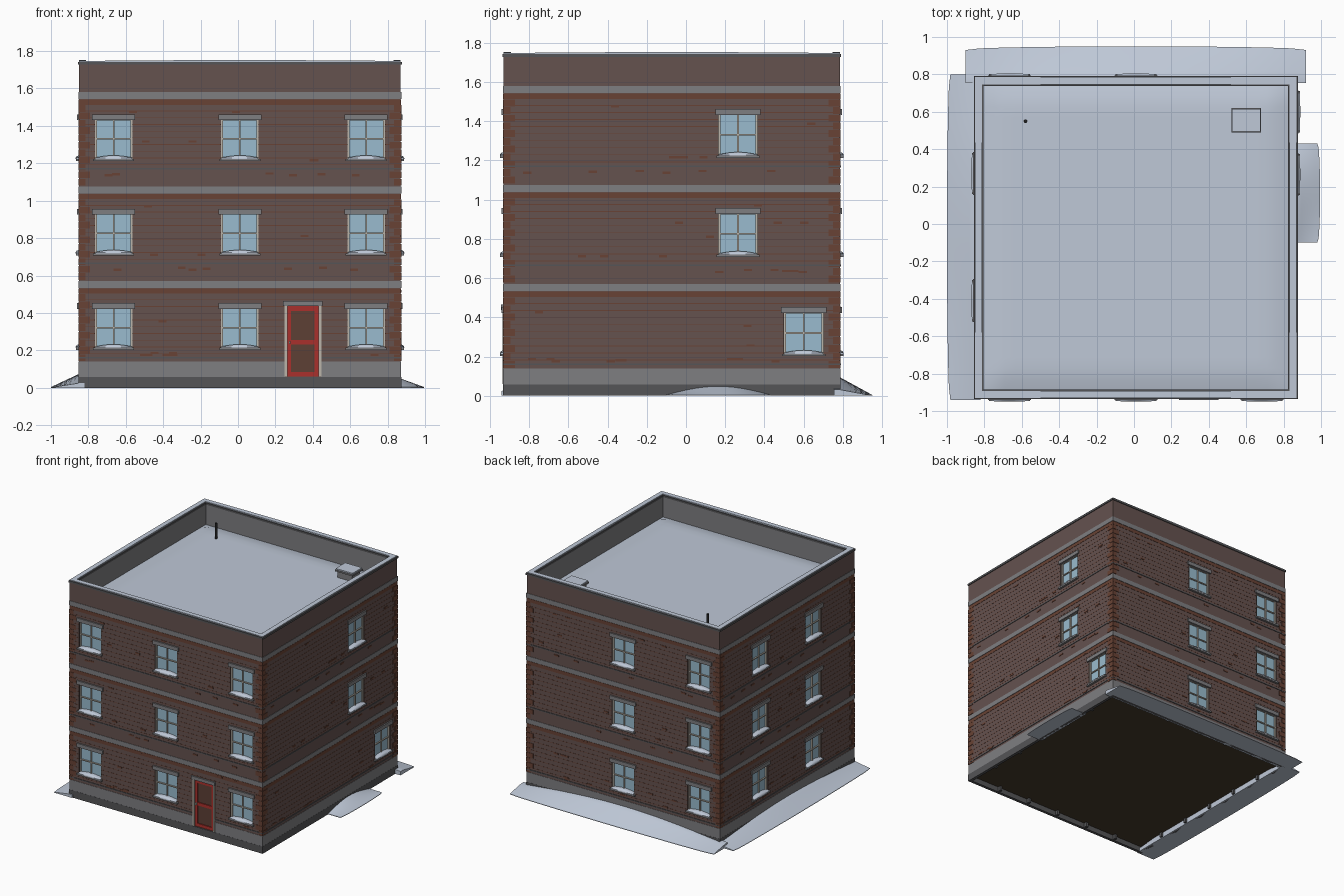
import bpy, bmesh, math, random
from mathutils import Matrix, Vector

if "Cube" in bpy.data.objects:
    bpy.data.objects.remove(bpy.data.objects["Cube"])

random.seed(4)
X0, X1, Y0, Y1 = -0.85, 0.87, -0.93, 0.785
FLOORS = [0.0, 0.505, 1.01]
SIDES = ("front", "back", "left", "right")
COL = {
    "brick": (0.13, 0.085, 0.078), "red_brick": (0.14, 0.055, 0.035), "stone": (0.21, 0.21, 0.22),
    "dark": (0.09, 0.09, 0.095), "snow": (0.52, 0.58, 0.68), "glass": (0.32, 0.5, 0.62),
    "frame": (0.5, 0.46, 0.4), "red": (0.4, 0.03, 0.025), "panel": (0.11, 0.05, 0.035),
    "floor": (0.06, 0.042, 0.025), "black": (0.015, 0.015, 0.015),
}
MATS = {}
for key, c in COL.items():
    MATS[key] = bpy.data.materials.new(key)
    MATS[key].diffuse_color = (*c, 1)
parts = {}


def mesh_of(part, colour):
    return parts.setdefault(part, (bmesh.new(), colour))[0]


def block(part, colour, x0, x1, y0, y1, z0, z1):
    m = Matrix.Translation(((x0 + x1) / 2, (y0 + y1) / 2, (z0 + z1) / 2))
    m = m @ Matrix.Diagonal((x1 - x0, y1 - y0, z1 - z0, 1))
    bmesh.ops.create_cube(mesh_of(part, colour), size=1, matrix=m)


def pos(side, u, d, z):
    """u runs along a wall, d is the distance out from it."""
    return Vector({"front": (u, Y0 - d, z), "back": (u, Y1 + d, z),
                   "left": (X0 - d, u, z), "right": (X1 + d, u, z)}[side])


def on_wall(part, colour, side, u0, u1, d0, d1, z0, z1):
    a, b = pos(side, u0, d0, z0), pos(side, u1, d1, z1)
    block(part, colour, min(a.x, b.x), max(a.x, b.x), min(a.y, b.y), max(a.y, b.y), z0, z1)


# Openings on each wall: (u0, u1, z0, z1)
columns = {"front": [(-0.665, FLOORS), (0.01, FLOORS), (0.685, FLOORS)],
           "back": [(-0.665, FLOORS), (0.01, FLOORS)],
           "left": [(0.27, FLOORS), (-0.41, FLOORS)],
           "right": [(0.265, FLOORS[1:]), (0.6, FLOORS[:1])]}
windows = [(s, u, z) for s in SIDES for u, zs in columns[s] for z in zs]
holes = {s: [(u - 0.1, u + 0.1, z + 0.21, z + 0.43) for w, u, z in windows if w == s] for s in SIDES}
holes["front"].append((0.25, 0.445, 0.06, 0.44))


def ends(side, d=0):
    return (X0 - d, X1 + d) if side in ("front", "back") else (Y0 - d, Y1 + d)


def strip(part, colour, z0, z1, d1, d0=-0.008):
    """Band round all four walls, broken at the openings."""
    for s in SIDES:
        u, stop = ends(s, d1)
        for a, b in sorted((h[0], h[1]) for h in holes[s] if h[2] < z1 and h[3] > z0):
            on_wall(part, colour, s, u, a, d0, d1, z0, z1)
            u = b
        on_wall(part, colour, s, u, stop, d0, d1, z0, z1)


def drift(part, side, u0, u1, out, h, z=0.0, low=0.3, power=1.0, back=-0.03, n=24, k=6):
    """Snow bank that slopes away from a wall."""
    bm = mesh_of(part, "snow")
    top, bot = [], []
    for i in range(n + 1):
        t = i / n
        arch = math.sin(math.pi * t)
        reach = out * (0.88 + 0.12 * max(arch, 0) ** 0.4)
        for j in range(k + 1):
            s = j / k
            d = back if j == 0 else reach * (j - 1) / (k - 1)
            f = 1 if j == 0 else 1 - (j - 1) / (k - 1)
            u = u0 + (u1 - u0) * t
            top.append(bm.verts.new(pos(side, u, d, z + 0.004 + h * (low + (1 - low) * arch) * f ** power)))
            bot.append(bm.verts.new(pos(side, u, d, z)))
    w = k + 1
    for i in range(n):
        for j in range(k):
            q = [i * w + j, (i + 1) * w + j, (i + 1) * w + j + 1, i * w + j + 1]
            bm.faces.new([top[v] for v in q])
            bm.faces.new([bot[v] for v in reversed(q)])
    rim = [i * w for i in range(n + 1)] + [n * w + j for j in range(1, w)]
    rim += [i * w + k for i in range(n - 1, -1, -1)] + list(range(k - 1, 0, -1))
    for a, b in zip(rim, rim[1:] + rim[:1]):
        bm.faces.new((top[a], bot[a], bot[b], top[b]))


# Brick body, and cutters for openings and roof well
block("brick_walls", "brick", X0, X1, Y0, Y1, 0.05, 1.735)
block("opening_cutter", "dark", X0 + 0.04, X1 - 0.04, Y0 + 0.04, Y1 - 0.04, 1.56, 1.9)
for s in SIDES:
    for u0, u1, z0, z1 in holes[s]:
        on_wall("opening_cutter", "dark", s, u0, u1, -0.025, 0.05, z0, z1)

# Footing, floor plate and stone bands
strip("footing", "dark", 0.0, 0.058, 0.003, -0.02)
block("floor_plate", "floor", X0 + 0.01, X1 - 0.01, Y0 + 0.01, Y1 - 0.01, 0.042, 0.052)
for i in range(1, 6):
    for s in SIDES:
        a, b = ends(s)
        u = a + (b - a) * i / 6
        on_wall("footing", "dark", s, u - 0.01, u + 0.01, -0.045, -0.01, 0.005, 0.05)
strip("stone_base", "stone", 0.058, 0.14, 0.002)
for f in FLOORS:
    strip("stone_bands", "stone", f + 0.533, f + 0.57, 0.003)
    strip("soldier_courses", "red_brick", f + 0.503, f + 0.531, 0.002)
    strip("ledges", "dark", f + 0.157, f + 0.165, 0.004)
    for i in range(9):
        z = f + 0.18 + i * 0.036
        strip("brick_courses", "red_brick", z, z + 0.004, 0.001)
    # Corner quoins
    base, rows = (0.14, 9) if f == 0 else (f + 0.07, 11)
    step = (f + 0.503 - base) / rows
    for s in SIDES:
        a, b = ends(s, 0.003)
        for r in range(rows):
            wide = 0.062 if (r + (s in ("left", "right"))) % 2 else 0.038
            z = base + r * step
            for u0, u1 in ((a, a + wide), (b - wide, b)):
                on_wall("quoins", "red_brick", s, u0, u1, -0.01, 0.003, z + 0.002, z + step - 0.002)
        # Scattered odd bricks
        for _ in range(14):
            u = random.uniform(a + 0.1, b - 0.15)
            z = f + random.choice((0.12, 0.125, 0.13, 0.2, 0.3, 0.37, 0.46)) + (0.05 if f == 0 else 0)
            if all(u + 0.05 < h[0] or u > h[1] or z + 0.02 < h[2] or z > h[3] for h in holes[s]):
                on_wall("odd_bricks", "red_brick", s, u, u + 0.042, -0.01, 0.003, z, z + 0.012)

# Windows
for s, u, z in windows:
    on_wall("window_glass", "glass", s, u - 0.1, u + 0.1, -0.026, -0.018, z + 0.21, z + 0.43)
    for a, b, c, e in ((-0.1, -0.09, 0.21, 0.43), (0.09, 0.1, 0.21, 0.43), (-0.09, 0.09, 0.42, 0.43),
                       (-0.09, 0.09, 0.21, 0.222), (-0.004, 0.004, 0.222, 0.42),
                       (-0.09, -0.004, 0.316, 0.324), (0.004, 0.09, 0.316, 0.324)):
        on_wall("window_frames", "frame", s, u + a, u + b, -0.02, -0.008, z + c, z + e)
    on_wall("window_lintels", "stone", s, u - 0.115, u + 0.115, -0.01, 0.01, z + 0.422, z + 0.452)
    on_wall("window_sills", "stone", s, u - 0.11, u + 0.11, -0.02, 0.017, z + 0.202, z + 0.214)
    drift("sill_snow", s, u - 0.098, u + 0.098, 0.019, 0.014, z + 0.214, 0.2, 0.35, -0.018, 8, 4)

# Door
on_wall("door_lintel", "stone", "front", 0.24, 0.452, -0.01, 0.012, 0.437, 0.464)
for a, b in ((0.248, 0.264), (0.43, 0.446)):
    on_wall("door_jambs", "frame", "front", a, b, -0.024, 0.005, 0.06, 0.437)
on_wall("door_panels", "panel", "front", 0.264, 0.43, -0.024, -0.014, 0.06, 0.437)
for a, b, c, e in ((0.264, 0.284, 0.06, 0.437), (0.41, 0.43, 0.06, 0.437), (0.284, 0.41, 0.41, 0.437),
                   (0.284, 0.41, 0.23, 0.255), (0.284, 0.41, 0.06, 0.085)):
    on_wall("door_leaf", "red", "front", a, b, -0.02, -0.006, c, e)
on_wall("door_handle", "frame", "front", 0.272, 0.282, -0.008, 0.004, 0.235, 0.25)

# Parapet lining, cap and snow on the cap
for s in SIDES:
    a, b = ends(s, -0.04)
    on_wall("parapet_lining", "stone", s, a, b, -0.043, -0.039, 1.56, 1.735)
    a, b = ends(s, 0.006)
    on_wall("parapet_cap", "dark", s, a, b, -0.046, 0.006, 1.727, 1.742)
    drift("cap_snow", s, a + 0.006, b - 0.006, -0.001, 0.007, 1.741, 0.3, 0.5, -0.038, 16, 2)

# Snow-covered roof, slightly mounded
roof = mesh_of("roof_snow", "snow")
grid = bmesh.ops.create_grid(roof, x_segments=28, y_segments=28, size=0.5)["verts"]
for v in grid:
    edge = min(0.5 - abs(v.co.x), 0.5 - abs(v.co.y))
    lift = 0.022 * min(1, edge / 0.07) ** 0.6 if edge > 1e-5 else 0
    v.co = (0.01 + v.co.x * (X1 - X0 - 0.084), (Y0 + Y1) / 2 + v.co.y * (Y1 - Y0 - 0.084), 1.565 + lift)

# Roof hatch and vent pipe
block("roof_hatch", "stone", 0.535, 0.665, 0.505, 0.605, 1.56, 1.64)
block("hatch_lid", "stone", 0.52, 0.68, 0.49, 0.62, 1.64, 1.652)
block("hatch_snow", "snow", 0.525, 0.675, 0.495, 0.615, 1.652, 1.662)
bmesh.ops.create_cone(mesh_of("vent_pipe", "black"), cap_ends=True, segments=12, radius1=0.01, radius2=0.01,
                      depth=0.15, matrix=Matrix.Translation((-0.58, 0.55, 1.635)))

# Ground drifts
drift("left_drift", "left", -0.94, 0.8, 0.15, 0.07)
drift("back_drift", "back", -0.9, 0.92, 0.165, 0.09)
drift("right_drift", "right", -0.1, 0.43, 0.125, 0.045, low=0.02)

# Turn the parts into objects
objs = {}
for name, (bm, colour) in parts.items():
    bmesh.ops.recalc_face_normals(bm, faces=bm.faces[:])
    me = bpy.data.meshes.new(name)
    bm.to_mesh(me)
    bm.free()
    me.materials.append(MATS[colour])
    ob = objs[name] = bpy.data.objects.new(name, me)
    bpy.context.collection.objects.link(ob)
    if name.endswith(("drift", "snow", "pipe")) and name != "hatch_snow":
        bpy.ops.object.select_all(action="DESELECT")
        bpy.context.view_layer.objects.active = ob
        ob.select_set(True)
        bpy.ops.object.shade_smooth_by_angle(angle=math.radians(35))

# Cut the openings, then drop the cutter
walls, cutter = objs["brick_walls"], objs["opening_cutter"]
cutter.hide_render = True
cut = walls.modifiers.new("openings", "BOOLEAN")
cut.operation, cut.solver, cut.object = "DIFFERENCE", "EXACT", cutter
bpy.context.view_layer.objects.active = walls
bpy.ops.object.modifier_apply(modifier=cut.name)
bpy.data.objects.remove(cutter)

for m in bpy.data.materials:
    if m.users and not m.is_grease_pencil:
        m.use_nodes = True
        m.node_tree.nodes["Principled BSDF"].inputs["Base Color"].default_value = m.diffuse_color
